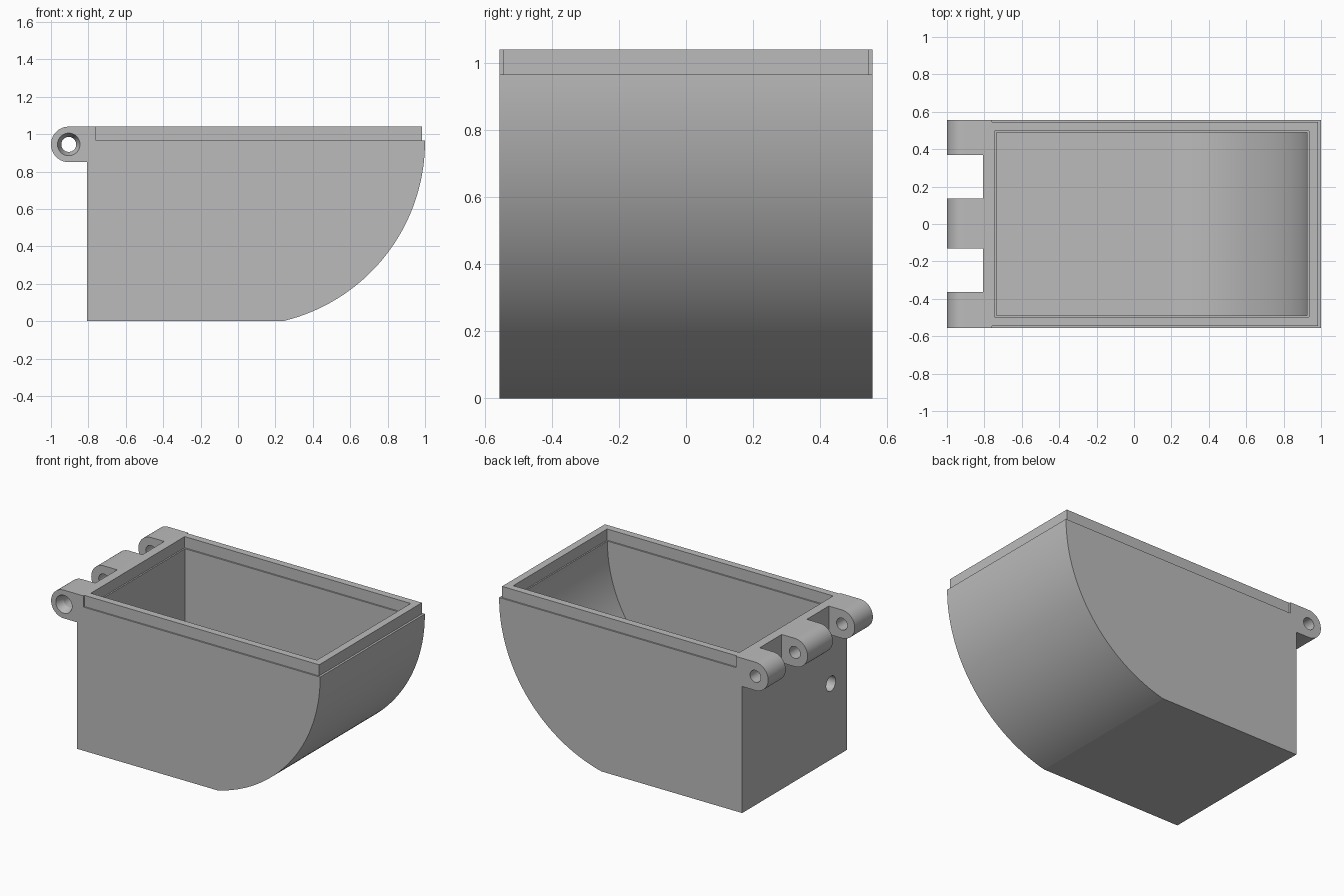
import bpy, bmesh, math

if "Cube" in bpy.data.objects:
    bpy.data.objects.remove(bpy.data.objects["Cube"])

GREY = bpy.data.materials.new("plain_grey")
GREY.diffuse_color = (0.5, 0.5, 0.5, 1)
GREY.use_nodes = True
GREY.node_tree.nodes["Principled BSDF"].inputs["Base Color"].default_value = GREY.diffuse_color

HALF = 0.556              # half width of the bin
TOP, STEP = 1.04, 0.965   # rim top and rim ledge height
CX, CZ, R = 0.0137, 0.96, 0.986        # curved front sweep
HX, HZ, HR = -0.905, 0.945, 0.095      # hinge axis and knuckle radius


def finish(name, bm):
    bmesh.ops.recalc_face_normals(bm, faces=bm.faces)
    mesh = bpy.data.meshes.new(name)
    bm.to_mesh(mesh)
    bm.free()
    mesh.materials.append(GREY)
    ob = bpy.data.objects.new(name, mesh)
    bpy.context.collection.objects.link(ob)
    return ob


def extrude(name, pts, y0, y1):
    """Extrude an x-z outline along y."""
    bm = bmesh.new()
    face = bm.faces.new([bm.verts.new((x, y0, z)) for x, z in pts])
    new = bmesh.ops.extrude_face_region(bm, geom=[face])["geom"]
    bmesh.ops.translate(bm, vec=(0, y1 - y0, 0),
                        verts=[v for v in new if isinstance(v, bmesh.types.BMVert)])
    return finish(name, bm)


def box(name, x0, x1, y0, y1, z0, z1):
    return extrude(name, [(x0, z0), (x1, z0), (x1, z1), (x0, z1)], y0, y1)


def arc(cx, cz, r, a0, a1, n):
    return [(cx + r * math.cos(a0 + (a1 - a0) * i / n),
             cz + r * math.sin(a0 + (a1 - a0) * i / n)) for i in range(n + 1)]


def cone(name, r0, r1, y0, y1):
    """Round cutter along the hinge axis."""
    bm = bmesh.new()
    rings = [[bm.verts.new((x, y, z)) for x, z in arc(HX, HZ, r, 0, math.tau, 48)[:-1]]
             for r, y in ((r0, y0), (r1, y1))]
    for ring in rings:
        bm.faces.new(ring)
    for i in range(48):
        j = (i + 1) % 48
        bm.faces.new((rings[0][i], rings[0][j], rings[1][j], rings[1][i]))
    return finish(name, bm)


def cut(target, cutter):
    mod = target.modifiers.new("cut", 'BOOLEAN')
    mod.operation, mod.solver, mod.object = 'DIFFERENCE', 'EXACT', cutter
    bpy.context.view_layer.objects.active = target
    bpy.ops.object.modifier_apply(modifier=mod.name)
    bpy.data.objects.remove(cutter, do_unlink=True)


def sweep(r, floor):
    """Curved front from the floor height up to the sweep centre height."""
    return arc(CX, CZ, r, -math.asin((CZ - floor) / r), 0, 48)


# Bin body and hinge barrel as one side outline
outline = [(-0.807, 0)] + sweep(R, 0) + [(CX + R, TOP)]
outline += arc(HX, HZ, HR, math.pi / 2, 3 * math.pi / 2, 32) + [(-0.807, HZ - HR)]
body = extrude("hinged_bin", outline, -HALF, HALF)

# Gaps between the three hinge knuckles
for y0, y1 in ((-0.363, -0.13), (0.137, 0.37)):
    cut(body, box("knuckle_gap", -1.2, -0.807, y0, y1, 0.7, 1.2))

# Stepped rim on the front, back and curved end
for s in (-1, 1):
    ya, yb = sorted((s * (HALF - 0.01), s * 0.8))
    cut(body, box("rim_step", -0.76, 1.2, ya, yb, STEP, 1.2))
cut(body, box("rim_step", 0.985, 1.2, -0.8, 0.8, STEP, 1.2))

# Cavity following the outer shape, with a wider mouth above a small ledge
cavity = [(-0.735, 0.07)] + sweep(0.912, 0.07) + [(CX + 0.912, 1.2), (-0.735, 1.2)]
cut(body, extrude("cavity", cavity, -0.488, 0.488))
cut(body, box("mouth", -0.745, 0.935, -0.498, 0.498, STEP, 1.2))

# Hinge pin bore with a countersink at the front
cut(body, cone("pin_bore", 0.04, 0.04, -0.8, 0.8))
cut(body, cone("countersink", 0.064, 0.038, -HALF - 0.01, -HALF + 0.06))

# Round hole through the hinge-side wall
bpy.ops.mesh.primitive_cylinder_add(vertices=48, radius=0.05, depth=0.3,
                                    location=(-0.78, -0.386, 0.51),
                                    rotation=(0, math.pi / 2, 0))
cut(body, bpy.context.object)

# Smooth curves, sharp edges
bpy.ops.object.select_all(action='DESELECT')
body.select_set(True)
bpy.context.view_layer.objects.active = body
bpy.ops.object.shade_smooth_by_angle(angle=math.radians(10))
